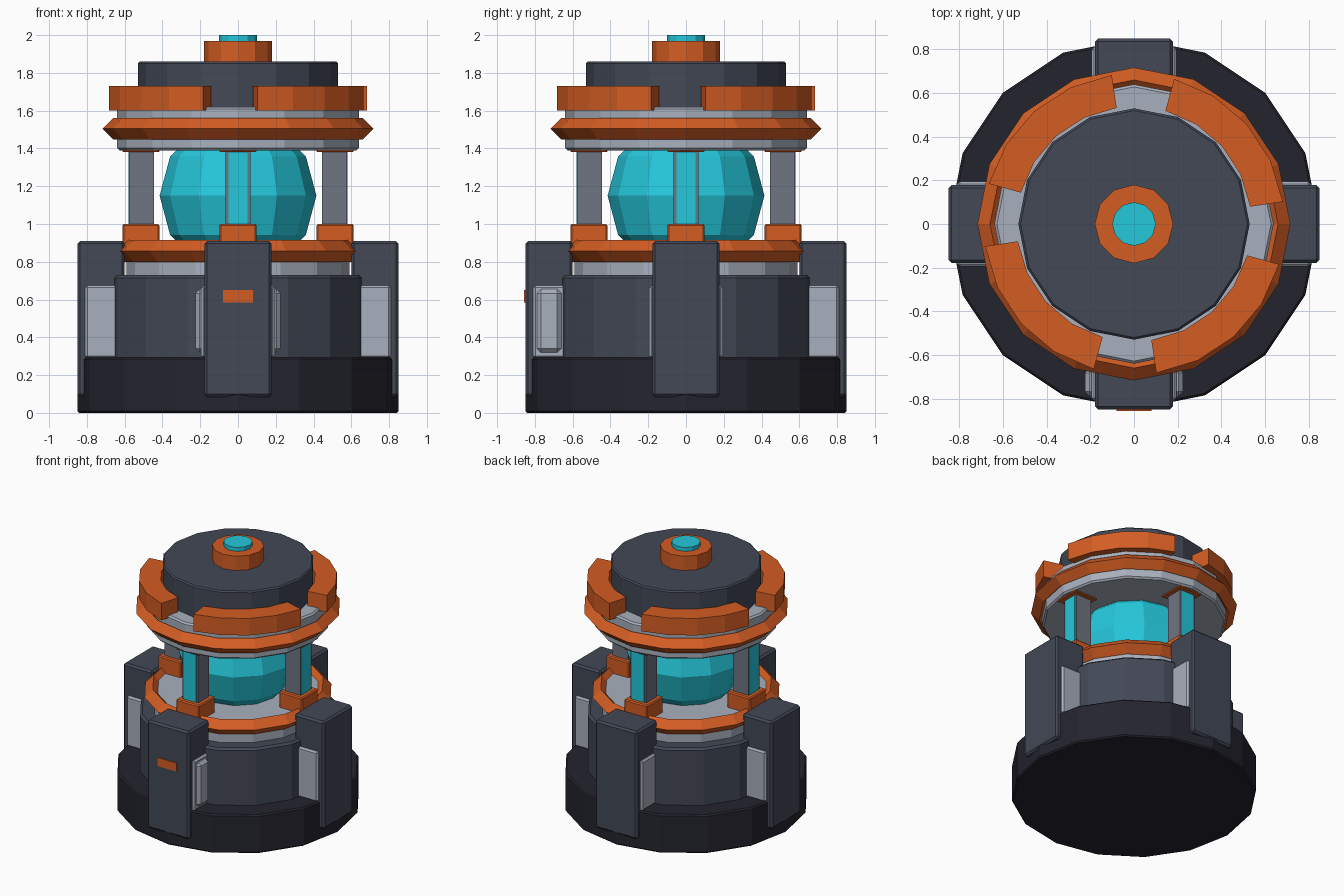
import bpy, bmesh
from math import sin, cos, pi, radians
from mathutils import Matrix, Vector

cube = bpy.data.objects.get("Cube")
if cube:
    bpy.data.objects.remove(cube, do_unlink=True)


def material(name, rgb):
    linear = [((c / 255 + 0.055) / 1.055) ** 2.4 for c in rgb] + [1]
    mat = bpy.data.materials.new(name)
    mat.use_nodes = True
    mat.diffuse_color = linear
    mat.node_tree.nodes["Principled BSDF"].inputs["Base Color"].default_value = linear
    return mat


BLACK = material("near_black", (36, 36, 47))
SLATE = material("slate", (66, 72, 86))
SILVER = material("silver", (168, 176, 189))
STEEL = material("steel", (110, 117, 130))
ORANGE = material("orange", (212, 93, 35))
CYAN = material("cyan", (37, 200, 220))


def finish(name, bm, mat, bevel=0):
    bmesh.ops.recalc_face_normals(bm, faces=bm.faces)
    mesh = bpy.data.meshes.new(name)
    bm.to_mesh(mesh)
    bm.free()
    mesh.materials.append(mat)
    obj = bpy.data.objects.new(name, mesh)
    bpy.context.collection.objects.link(obj)
    if bevel:
        mod = obj.modifiers.new("Bevel", "BEVEL")
        mod.width = bevel
        mod.segments = 1
        mod.limit_method = "ANGLE"
        mod.angle_limit = radians(40)
    return obj


def drum(name, radius, low, high, mat, bevel=0, sides=16):
    bm = bmesh.new()
    bmesh.ops.create_cone(bm, cap_ends=True, segments=sides, radius1=radius,
                          radius2=radius, depth=high - low,
                          matrix=Matrix.Translation((0, 0, (low + high) / 2)))
    # turn so that a corner lies on the x axis
    corner = max((v.co for v in bm.verts), key=lambda c: c.x)
    if abs(corner.y) > 0.001:
        bmesh.ops.rotate(bm, verts=bm.verts, matrix=Matrix.Rotation(pi / sides, 3, "Z"))
    return finish(name, bm, mat, bevel)


def sweep(name, profile, start, end, steps, mat):
    """Sweep a closed (radius, height) profile around z; cap it if it is an arc."""
    bm = bmesh.new()
    closed = abs(end - start - 2 * pi) < 0.001
    rows = []
    for i in range(steps if closed else steps + 1):
        a = start + (end - start) * i / steps
        rows.append([bm.verts.new((r * cos(a), r * sin(a), z)) for r, z in profile])
    n = len(profile)
    for i in range(steps):
        p, q = rows[i], rows[(i + 1) % len(rows)]
        for j in range(n):
            k = (j + 1) % n
            bm.faces.new((p[j], p[k], q[k], q[j]))
    if not closed:
        bm.faces.new(rows[0])
        bm.faces.new(rows[-1])
    return finish(name, bm, mat)


def diamond_ring(name, radius, z, size):
    profile = [(radius + size, z), (radius, z + size), (radius - size, z), (radius, z - size)]
    return sweep(name, profile, 0, 2 * pi, 16, ORANGE)


def box(name, low, high, mat, bevel=0, turn=0):
    """Box between two corners, then turned about z."""
    low, high = Vector(low), Vector(high)
    bm = bmesh.new()
    place = Matrix.Translation((low + high) / 2) @ Matrix.Diagonal((*(high - low), 1))
    bmesh.ops.create_cube(bm, size=1, matrix=Matrix.Rotation(turn, 4, "Z") @ place)
    return finish(name, bm, mat, bevel)


# Stacked body
drum("base", 0.85, 0, 0.295, BLACK, 0.01)
drum("lower_drum", 0.69, 0.28, 0.73, SLATE, 0.015)
drum("deck", 0.59, 0.72, 0.88, SILVER)
diamond_ring("lower_ring", 0.60, 0.857, 0.058)

# Glowing core
bm = bmesh.new()
bmesh.ops.create_uvsphere(bm, u_segments=12, v_segments=6, radius=0.415,
                          matrix=Matrix.Translation((0, 0, 1.15)))
finish("core", bm, CYAN)

# Head
drum("upper_plate", 0.64, 1.39, 1.62, SILVER, 0.012)
diamond_ring("upper_ring", 0.66, 1.505, 0.057)
drum("cap", 0.53, 1.61, 1.86, SLATE, 0.01)
drum("hub", 0.18, 1.85, 1.97, ORANGE, sides=12)
drum("hub_light", 0.10, 1.96, 2.0, CYAN, sides=12)

# Parts repeated on the four sides, beginning at the front
for i, side in enumerate(("front", "left", "back", "right")):
    t = i * pi / 2
    box(side + "_leg", (-0.178, -0.85, 0.085), (0.178, -0.60, 0.91), SLATE, 0.014, t)
    box(side + "_leg_panel", (-0.195, -0.81, 0.29), (0.195, -0.60, 0.675), SILVER, 0.012, t)
    box(side + "_pillar", (-0.066, -0.576, 0.87), (0.066, -0.444, 1.40), STEEL, 0, t)
    box(side + "_pillar_light", (-0.05, -0.579, 1.0), (0.05, -0.574, 1.38), CYAN, 0, t)
    box(side + "_pillar_foot", (-0.098, -0.612, 0.86), (0.098, -0.416, 1.0), ORANGE, 0.008, t)
    box(side + "_pillar_cap", (-0.098, -0.612, 1.38), (0.098, -0.416, 1.42), ORANGE, 0.005, t)
    block = [(0.538, 1.60), (0.69, 1.60), (0.69, 1.73), (0.538, 1.73)]
    sweep(side + "_crown_block", block, t + radians(8.5), t + radians(74.5), 4, ORANGE)

# Front leg details
box("front_raised_panel", (-0.225, -0.79, 0.32), (0.225, -0.66, 0.655), SILVER, 0.022)
box("front_marker", (-0.08, -0.857, 0.585), (0.08, -0.84, 0.65), ORANGE)
